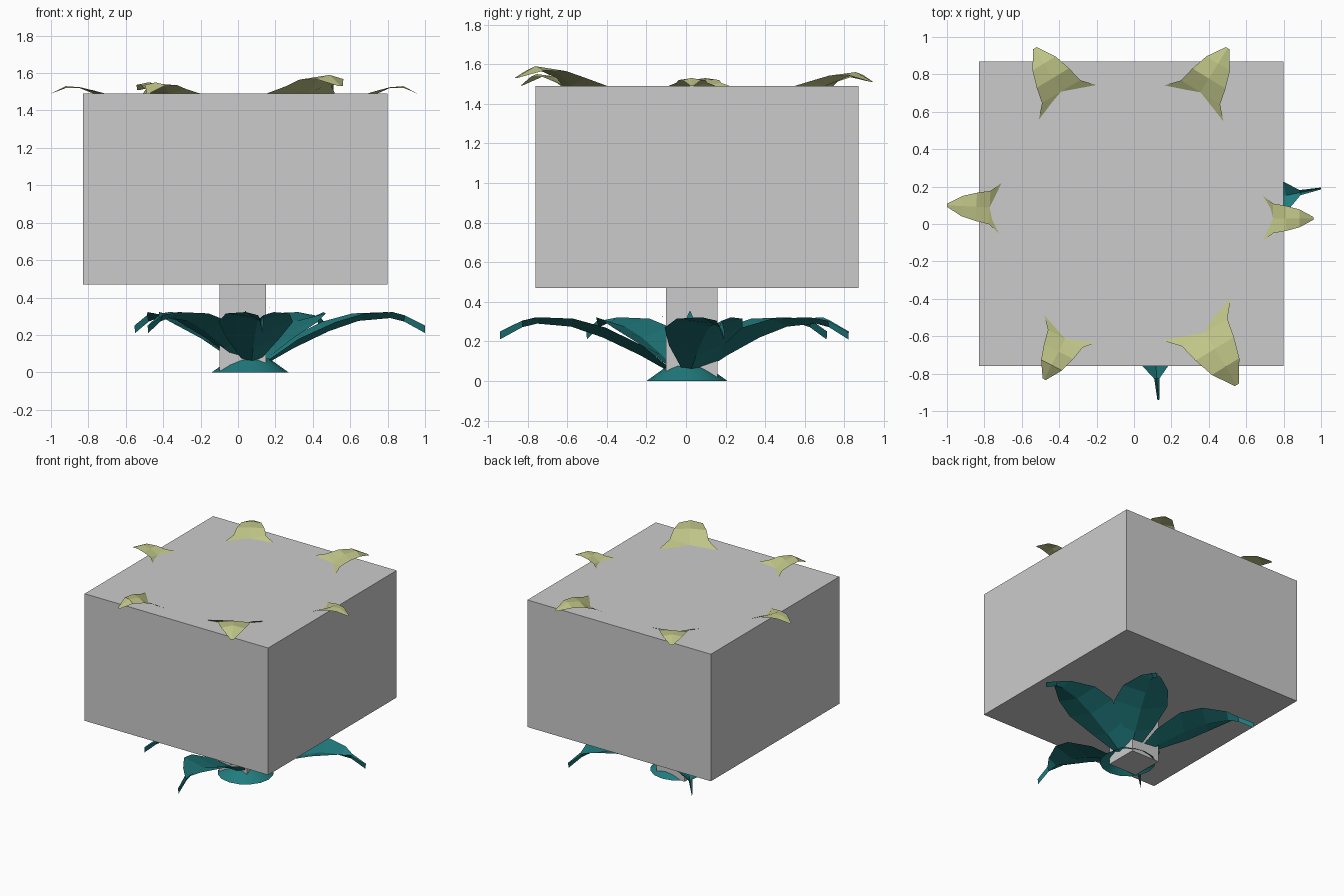
import bpy
import bmesh
from mathutils import Vector

if "Cube" in bpy.data.objects:
    bpy.data.objects.remove(bpy.data.objects["Cube"])


def material(name, rgb):
    m = bpy.data.materials.new(name)
    m.diffuse_color = (*rgb, 1)
    m.use_nodes = True
    m.node_tree.nodes["Principled BSDF"].inputs["Base Color"].default_value = m.diffuse_color
    return m


def finish(name, bm, mat=None):
    bmesh.ops.recalc_face_normals(bm, faces=bm.faces)
    me = bpy.data.meshes.new(name)
    bm.to_mesh(me)
    bm.free()
    ob = bpy.data.objects.new(name, me)
    bpy.context.collection.objects.link(ob)
    if mat:
        me.materials.append(mat)
    return ob


def block(name, lo, hi):
    bm = bmesh.new()
    bmesh.ops.create_cube(bm, size=1)
    lo, hi = Vector(lo), Vector(hi)
    for v in bm.verts:
        v.co = (lo + hi) / 2 + v.co * (hi - lo)
    return finish(name, bm)


def leaf(name, start, tip, rows, mat):
    """Folded blade; rows hold (fraction along, half width, midrib z, edge z)."""
    start, tip = Vector((*start, 0)), Vector((*tip, 0))
    axis = tip - start
    side = Vector((-axis.y, axis.x, 0)).normalized()
    bm = bmesh.new()
    prev = None
    for t, w, zc, ze in rows:
        p = start + axis * t
        cur = [bm.verts.new(p + side * s * w + Vector((0, 0, z)))
               for s, z in ((-1, ze), (0, zc), (1, ze))]
        if prev:
            for i in (0, 1):
                bm.faces.new((prev[i], prev[i + 1], cur[i + 1], cur[i]))
        prev = cur
    return finish(name, bm, mat)


teal = material("teal_leaf", (0.015, 0.2, 0.21))
olive = material("olive_leaf", (0.52, 0.55, 0.24))

# Grey trunk and canopy blocks
block("trunk", (-0.10, -0.10, 0), (0.15, 0.16, 0.48))
block("canopy", (-0.83, -0.76, 0.47), (0.80, 0.87, 1.49))

# Flared open root collar
CENTRE = (0.065, 0.005)
bm = bmesh.new()
bmesh.ops.create_cone(bm, cap_ends=False, segments=16, radius1=0.205,
                      radius2=0.10, depth=0.075)
bmesh.ops.translate(bm, verts=bm.verts, vec=(*CENTRE, 0.0375))
collar = finish("root_collar", bm, teal)
for p in collar.data.polygons:
    p.use_smooth = True

# Five arching lower leaves with narrow drooping tips
LOWER = [(0.10, 0.05, 0.05, 0.07), (0.25, 0.14, 0.13, 0.18),
         (0.45, 0.20, 0.22, 0.27), (0.62, 0.17, 0.275, 0.315),
         (0.80, 0.075, 0.29, 0.322), (0.88, 0.014, 0.272, 0.305),
         (1.00, 0.005, 0.21, 0.25)]
for i, tip in enumerate([(1.0, 0.19), (0.47, 0.82), (-0.55, 0.71),
                         (-0.48, -0.50), (0.13, -0.94)]):
    leaf(f"lower_leaf_{i + 1}", CENTRE, tip, LOWER, teal)

# Small sprouts showing against the trunk
for i, (root, tip) in enumerate([((0.12, 0.02), (0.17, 0.02)),
                                 ((0.04, -0.08), (0.04, -0.12))]):
    leaf(f"sprout_{i + 1}", root, tip,
         [(0.3, 0.03, 0.08, 0.08), (0.9, 0.045, 0.26, 0.26),
          (1.0, 0.003, 0.355 - 0.025 * i, 0.35 - 0.025 * i)], teal)

# Six upper leaves breaking through the canopy top:
# where the edges emerge, tip, half width, arch height, tip height
UPPER = [((0.335, -0.51), (0.55, -0.86), 0.215, 0.10, 0.04),
         ((-0.34, -0.56), (-0.48, -0.83), 0.157, 0.06, 0.002),
         ((0.32, 0.645), (0.50, 0.94), 0.185, 0.07, 0.02),
         ((-0.355, 0.65), (-0.53, 0.94), 0.18, 0.06, 0.02),
         ((-0.715, 0.085), (-1.0, 0.10), 0.135, 0.04, 0.0),
         ((0.69, 0.03), (0.96, 0.03), 0.12, 0.04, 0.0)]
TOP = 1.49
for i, (mid, tip, w, h, tz) in enumerate(UPPER):
    rows = [(-1.8, 0.15 * w, -0.30, -0.28), (-0.8, 0.8 * w, -0.14, -0.10),
            (0.0, w, -0.04, 0.0), (0.2, 0.66 * w, 0.0, 0.4 * h),
            (0.45, 0.56 * w, 0.85 * h, 0.75 * h),
            (0.72, 0.40 * w, h, 0.78 * h), (1.0, 0.06 * w, tz, tz)]
    leaf(f"upper_leaf_{i + 1}", mid, tip,
         [(t, a, TOP + c, TOP + e) for t, a, c, e in rows], olive)
